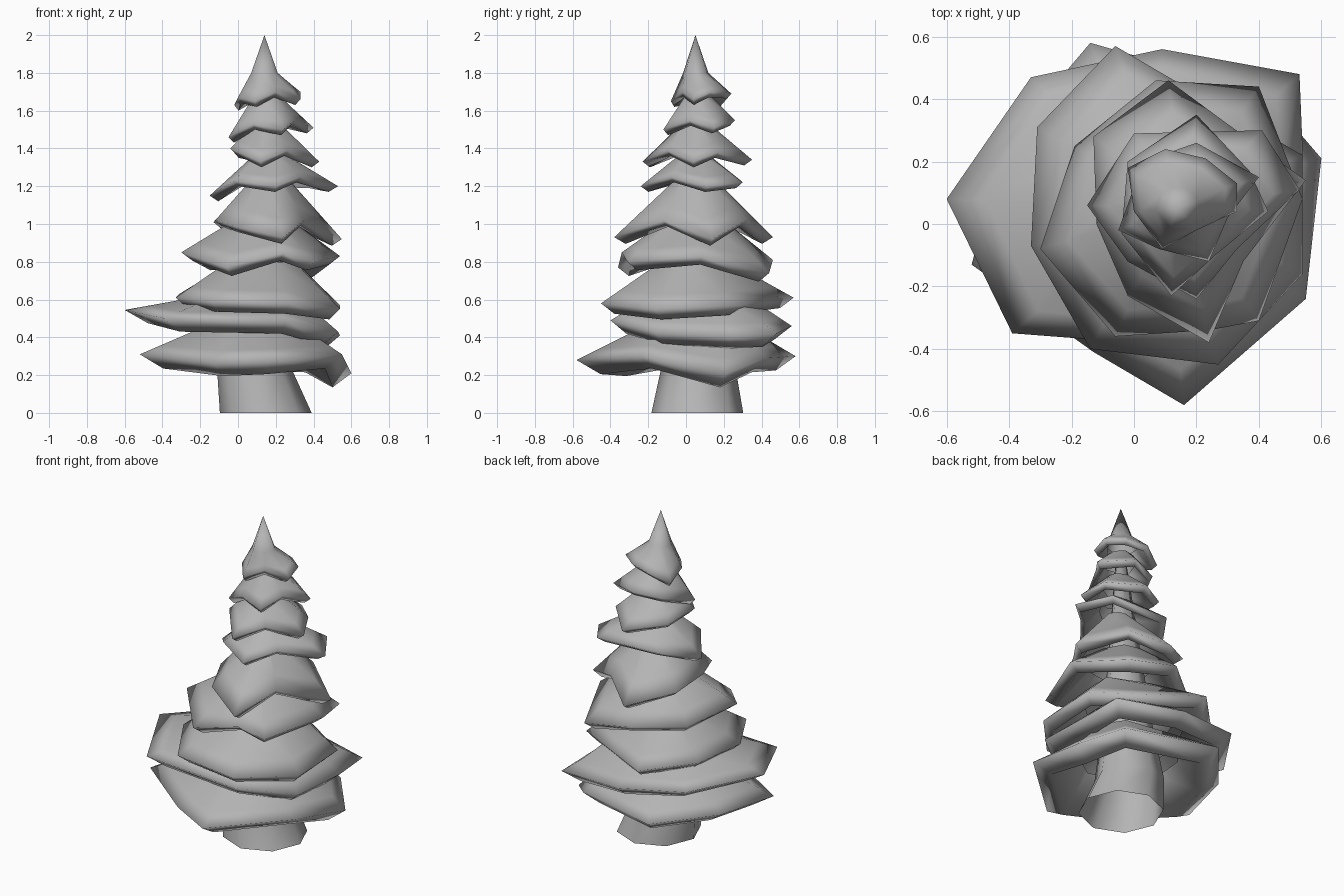
import bpy, bmesh, math
from mathutils import Vector

# Mid-grey for the whole tree
grey = bpy.data.materials.new("grey")
grey.diffuse_color = (0.46, 0.46, 0.46, 1)


def finish(name, bm):
    bmesh.ops.recalc_face_normals(bm, faces=bm.faces)
    for f in bm.faces:
        f.smooth = True
    me = bpy.data.meshes.new(name)
    bm.to_mesh(me)
    bm.free()
    me.materials.append(grey)
    ob = bpy.data.objects.new(name, me)
    bpy.context.collection.objects.link(ob)
    return ob


def bridge(bm, rings):
    for a, b in zip(rings, rings[1:]):
        for i in range(len(a)):
            j = (i + 1) % len(a)
            bm.faces.new((a[i], a[j], b[j], b[i]))


def tier(name, top, rim, drop, inset=0.86, tip=None):
    """Skirt of branches: narrow top ring, ragged rim, rolled lip, hollow underside."""
    bm = bmesh.new()
    axis, r = Vector(top[:3]), top[3]
    rim = [Vector(p) for p in rim]
    flat = [Vector((p.x - axis.x, p.y - axis.y, 0)) for p in rim]
    upper = [axis + f.normalized() * r for f in flat]
    shoulder = [p.lerp(u, 0.3) for p, u in zip(rim, upper)]
    lip = [p - f * (1 - inset) - Vector((0, 0, drop)) for p, f in zip(rim, flat)]
    inner = [p.lerp(u, 0.85) - Vector((0, 0, 0.04)) for p, u in zip(rim, upper)]
    rings = [[bm.verts.new(p) for p in ring] for ring in (upper, shoulder, rim, lip, inner)]
    bridge(bm, rings)
    if tip:
        apex = bm.verts.new(tip)
        n = len(rim)
        for i in range(n):
            bm.faces.new((rings[0][i], rings[0][(i + 1) % n], apex))
    return finish(name, bm)


# Leaning, tapered trunk, open at the foot
bm = bmesh.new()
rings = []
for x, y, z, r in ((0.147, 0.06, 0, 0.243), (0.09, 0.065, 0.22, 0.2),
                   (0.10, 0.06, 0.6, 0.14), (0.14, 0.05, 1.65, 0.03)):
    rings.append([bm.verts.new((x + r * math.cos(math.tau * i / 8),
                                y + r * math.sin(math.tau * i / 8), z)) for i in range(8)])
bridge(bm, rings)
bm.faces.new(rings[-1])
finish("trunk", bm)

# Branch tiers, bottom to top
tier("branches_1", (0.10, 0.06, 0.47, 0.26),
     [(-0.52, -0.13, .31), (-0.13, -0.41, .27), (0.16, -0.58, .28), (0.55, -0.24, .31),
      (0.60, 0.21, .21), (0.42, 0.42, .29), (-0.14, 0.58, .30), (-0.42, 0.25, .31)], 0.075, 0.8)
tier("branches_2", (0.08, 0.06, 0.62, 0.26),
     [(-0.60, 0.08, .545), (-0.39, -0.35, .50), (0.26, -0.40, .49), (0.53, -0.16, .43),
      (0.54, 0.24, .41), (0.53, 0.48, .42), (0.09, 0.56, .46), (-0.33, 0.47, .51)], 0.07, 0.82)
tier("branches_3", (0.13, 0.05, 0.80, 0.19),
     [(-0.33, -0.07, .61), (-0.14, -0.40, .59), (0.27, -0.45, .58), (0.54, -0.16, .55),
      (0.54, 0.22, .57), (-0.06, 0.57, .61), (-0.31, 0.31, .63)], 0.055)
tier("branches_4", (0.13, 0.05, 1.03, 0.14),
     [(-0.30, -0.08, .85), (-0.06, -0.36, .77), (0.24, -0.34, .85), (0.40, -0.31, .80),
      (0.54, 0.08, .83), (0.40, 0.44, .74), (0.07, 0.46, .81), (-0.19, 0.25, .80)], 0.045)
tier("branches_5", (0.17, 0.05, 1.27, 0.07),
     [(-0.12, 0.00, 1.02), (-0.02, -0.23, .99), (0.24, -0.38, .93), (0.35, -0.12, 1.02),
      (0.55, 0.14, .92), (0.30, 0.32, 1.02), (0.11, 0.46, .93), (-0.13, 0.28, 1.01)], 0.035)
tier("branches_6", (0.17, 0.05, 1.37, 0.08),
     [(-0.15, 0.06, 1.15), (-0.02, -0.12, 1.23), (0.20, -0.24, 1.20), (0.33, -0.08, 1.25),
      (0.53, 0.11, 1.20), (0.41, 0.30, 1.22), (0.00, 0.29, 1.23)], 0.03)
tier("branches_7", (0.15, 0.05, 1.53, 0.075),
     [(-0.04, -0.03, 1.40), (0.12, -0.23, 1.33), (0.26, -0.10, 1.39), (0.43, 0.04, 1.33),
      (0.37, 0.17, 1.38), (0.20, 0.35, 1.34), (-0.02, 0.20, 1.38)], 0.03)
tier("branches_8", (0.15, 0.06, 1.68, 0.07),
     [(-0.05, -0.02, 1.46), (0.08, -0.08, 1.53), (0.24, -0.12, 1.50), (0.30, 0.02, 1.55),
      (0.40, 0.15, 1.51), (0.20, 0.26, 1.55), (0.03, 0.20, 1.53)], 0.03)
tier("treetop", (0.14, 0.05, 1.80, 0.07),
     [(0.00, 0.04, 1.67), (0.09, -0.08, 1.65), (0.20, -0.02, 1.70), (0.33, 0.04, 1.66),
      (0.33, 0.13, 1.70), (0.23, 0.21, 1.70), (0.10, 0.24, 1.69), (-0.02, 0.18, 1.63)],
     0.03, tip=(0.14, 0.05, 2.0))
